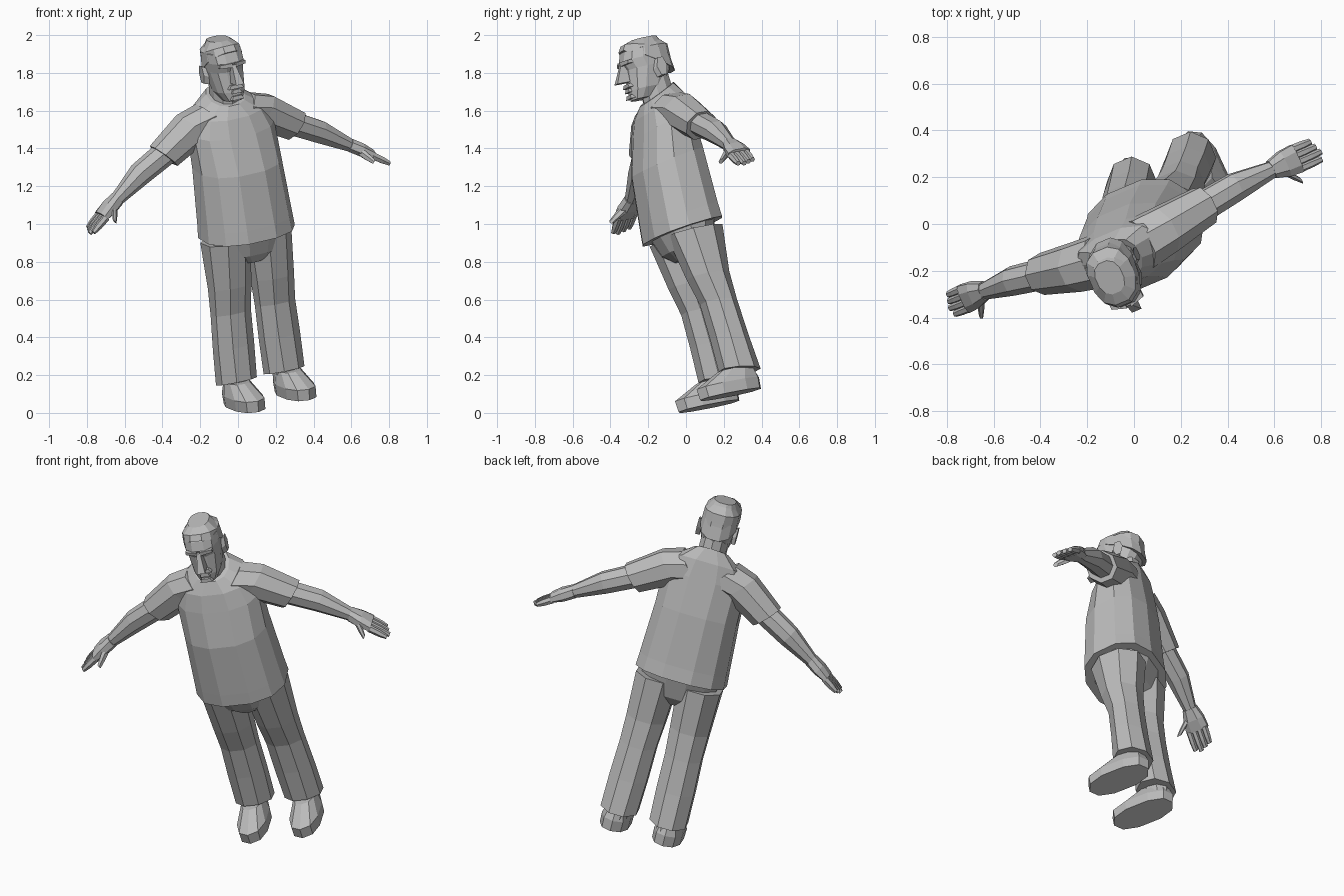
import bpy, bmesh, math
from mathutils import Vector, Matrix

cube = bpy.data.objects.get("Cube")
if cube:
    bpy.data.objects.remove(cube, do_unlink=True)

# One plain colour for the whole figure
shade = (0.5, 0.5, 0.5, 1)
grey = bpy.data.materials.new("plain grey")
grey.use_nodes = True
grey.diffuse_color = shade
grey.node_tree.nodes["Principled BSDF"].inputs["Base Color"].default_value = shade

# The figure is modelled upright and symmetric, then leaned and turned by this pose
left = Vector((.9, .38, .21)).normalized()
up = Vector((-.13, -.24, .96))
up = (up - left * up.dot(left)).normalized()
back = up.cross(left)
turn = Matrix((left, back, up)).transposed().to_4x4()
pose = Matrix.Translation(left * .235) @ turn

SIDEWAYS = Vector((1, 0, 0))
UPRIGHT = Vector((0, 0, 1))
ACROSS_ARM = Vector((.5, 0, .86))
ACROSS_SLEEVE = Vector((.62, 0, .66))


def soften(value, power):
    """Square off a circle coordinate when power is below one."""
    return math.copysign(abs(value) ** power, value)


def tube(name, joints, widths, depths=None, sides=10, across=SIDEWAYS,
         mirror=1, power=1, tilt=(0, 0)):
    """Skin oval rings placed at the joints; mirror=-1 makes the right-hand part."""
    depths = depths or widths
    bm = bmesh.new()
    rows = []
    for index, (joint, width, depth) in enumerate(zip(joints, widths, depths)):
        blend = index / (len(joints) - 1)
        lift = tilt[0] * (1 - blend) + tilt[1] * blend
        row = []
        for step in range(sides):
            angle = math.tau * (step + .5) / sides
            spot = (Vector(joint) + across * width * soften(math.cos(angle), power)
                    + Vector((0, depth, lift)) * soften(math.sin(angle), power))
            spot.x *= mirror
            row.append(bm.verts.new(spot))
        rows.append(row)
    for lower, upper in zip(rows, rows[1:]):
        for step in range(sides):
            after = (step + 1) % sides
            bm.faces.new((lower[step], lower[after], upper[after], upper[step]))
    bm.faces.new(rows[0])
    bm.faces.new(rows[-1])
    bmesh.ops.recalc_face_normals(bm, faces=bm.faces)
    bm.transform(pose)
    mesh = bpy.data.meshes.new(name)
    bm.to_mesh(mesh)
    bm.free()
    mesh.materials.append(grey)
    part = bpy.data.objects.new(name, mesh)
    bpy.context.collection.objects.link(part)


def spine(height):
    """Body centre line, drifting back above the belly."""
    return Vector((0, .125 + .1 * max(0, height - 1.2), height))


# Shirt and trouser seat
tube("shirt", [spine(h) for h in (.925, 1, 1.3, 1.5, 1.6, 1.67)],
     [.26, .255, .24, .24, .2, .1], [.21, .205, .19, .15, .13, .1],
     sides=12, power=.85, tilt=(.02, .045))
tube("trouser_seat", [spine(h) for h in (.77, .82, .95)],
     [.08, .2, .23], [.08, .13, .18], sides=12)

# Neck, head and hair
tube("neck", [(0, .18, 1.6), (0, .17, 1.76)], [.08, .08], [.09, .09])
tube("head", [(0, .09, 1.66), (0, .12, 1.71), (0, .16, 1.82),
              (0, .15, 1.87), (0, .16, 1.92), (0, .17, 1.96)],
     [.05, .08, .097, .1, .1, .06], [.07, .1, .13, .14, .13, .08], sides=12, power=.8)
tube("hair", [(0, .16, 1.85), (0, .165, 1.92), (0, .17, 1.975)],
     [.104, .1, .06], [.137, .122, .075], sides=12, power=.85, tilt=(-.08, 0))

# Nose, mouth and chin
tube("nose", [(0, .02, 1.86), (0, 0, 1.76)], [.014, .032], [.02, .065], sides=4)
for feature, height, width in (("moustache", 1.73, .06), ("lower_lip", 1.705, .04),
                               ("chin", 1.67, .05)):
    front = Vector((0, .03, height))
    tube(feature, [front, front + UPRIGHT * .02], [width, width * .7], [.035, .03], sides=4)

# Arm and leg joints of the left side
shoulder = Vector((.08, .18, 1.56))
upper_arm = Vector((.2, .19, 1.53))
sleeve_end = Vector((.385, .2, 1.41))
elbow = Vector((.53, .21, 1.34))
wrist = Vector((.68, .2, 1.24))
knuckles = Vector((.79, .19, 1.17))
thumb_tip = Vector((.76, .09, 1.15))
hip = Vector((.12, .14, .9))
thigh = Vector((.125, .15, .65))
knee = Vector((.13, .17, .5))
cuff = Vector((.14, .19, .12))
sole = Vector((.15, .1, 0))
instep = Vector((.15, .16, .13))

for tag, mirror in (("left", 1), ("right", -1)):
    # Brow and ear
    tube(tag + "_brow", [(.01, .02, 1.86), (.075, .04, 1.86)], [.016, .012], [.03, .03],
         sides=4, across=UPRIGHT, mirror=mirror)
    tube(tag + "_ear", [(.09, .17, 1.79), (.113, .19, 1.8)], [.05, .055], [.025, .03],
         sides=6, across=UPRIGHT, mirror=mirror)

    # Sleeve with a slanted opening, and the bare arm
    tube(tag + "_sleeve", [shoulder, upper_arm, sleeve_end], [.13, .12, .1], [.12, .11, .09],
         sides=8, across=ACROSS_SLEEVE, mirror=mirror)
    tube(tag + "_arm", [upper_arm.lerp(sleeve_end, .6), elbow, wrist], [.07, .064, .038],
         sides=8, across=ACROSS_ARM, mirror=mirror)

    # Hand: palm, four fingers and a thumb
    tube(tag + "_palm", [wrist, wrist.lerp(knuckles, .5), knuckles], [.038, .038, .026],
         [.042, .062, .068], sides=8, across=ACROSS_ARM, mirror=mirror, power=.8)
    for finger in range(4):
        root = knuckles + Vector((-.01, .03 * (finger - 1.5), 0))
        reach = .1 - .01 * abs(finger - 1)
        tip = root + Vector((reach, -.01, -.7 * reach))
        tube(f"{tag}_finger_{finger + 1}", [root, root.lerp(tip, .6), tip],
             [.022, .02, .013], [.019, .018, .014], sides=6, across=ACROSS_ARM, mirror=mirror)
    thumb_root = wrist.lerp(knuckles, .2)
    tube(tag + "_thumb", [thumb_root, thumb_root.lerp(thumb_tip, .6), thumb_tip],
         [.024, .022, .014], sides=6, across=ACROSS_ARM, mirror=mirror)

    # Trouser leg with the hem lower at the back
    tube(tag + "_trouser_leg", [hip, thigh, knee, knee.lerp(cuff, .5), cuff],
         [.13, .117, .11, .113, .11], [.155, .115, .097, .1, .11],
         sides=8, mirror=mirror, tilt=(0, -.02))

    # Ankle and shoe
    tube(tag + "_ankle", [cuff - UPRIGHT * .05, cuff + UPRIGHT * .05], [.06, .06], [.08, .08],
         sides=8, mirror=mirror)
    tube(tag + "_shoe", [sole, sole + UPRIGHT * .06, instep], [.083, .085, .06],
         [.18, .185, .1], mirror=mirror, power=.85)
